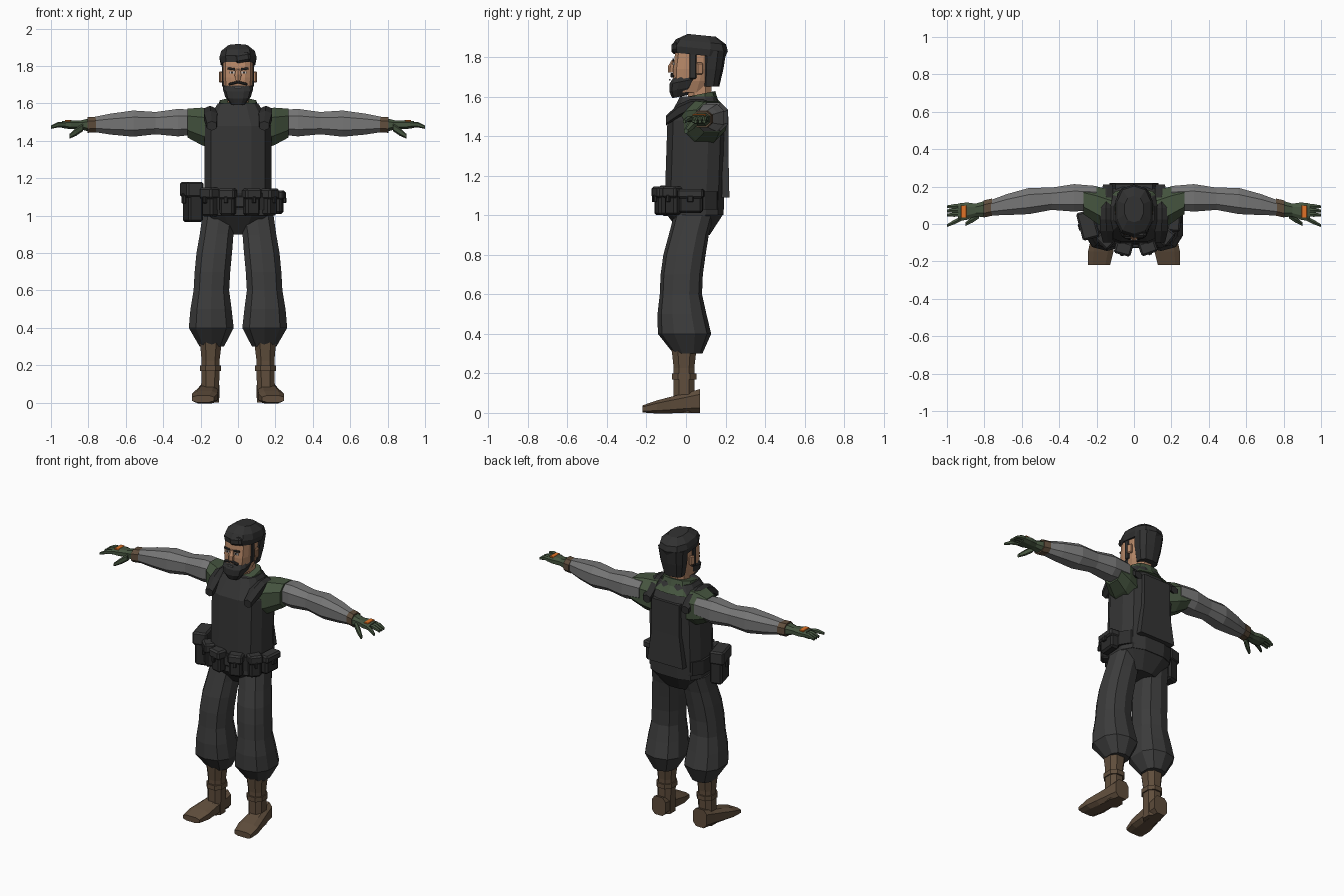
import bpy
import bmesh
from math import cos, sin, pi, radians, copysign
from mathutils import Matrix, Vector

if "Cube" in bpy.data.objects:
    bpy.data.objects.remove(bpy.data.objects["Cube"])


def material(name, red, green, blue):
    mat = bpy.data.materials.new(name)
    mat.use_nodes = True
    mat.diffuse_color = (red, green, blue, 1)
    shader = mat.node_tree.nodes["Principled BSDF"]
    shader.inputs["Base Color"].default_value = mat.diffuse_color
    shader.inputs["Roughness"].default_value = .9
    return mat


def grey_material(name, value):
    return material(name, value, value, value)


CHARCOAL = grey_material("charcoal vest", .036)
TROUSER = grey_material("dark grey cloth", .045)
BLACK = grey_material("black webbing", .025)
HAIR = grey_material("black hair", .03)
GREY = grey_material("grey sleeve", .18)
WHITE = grey_material("eye white", .5)
GREEN = material("olive green", .06, .09, .05)
BROWN = material("brown leather", .115, .075, .045)
SKIN = material("skin", .48, .25, .14)
ORANGE = material("orange", .75, .17, .02)


def finish(bm, name, mat, mirror):
    bmesh.ops.recalc_face_normals(bm, faces=bm.faces)
    mesh = bpy.data.meshes.new(name)
    bm.to_mesh(mesh)
    bm.free()
    mesh.materials.append(mat)
    obj = bpy.data.objects.new(name, mesh)
    bpy.context.collection.objects.link(obj)
    if mirror:
        obj.modifiers.new("Mirror", "MIRROR").use_mirror_merge = False


def loft(name, mat, axis, start, end, size, profile=(1, 1), end_size=None,
         bow=(0, 0, 0), sides=8, power=.8, tilt=0, mirror=False):
    """Evenly spaced rounded-square rings from start to end.
    The profile scales each ring, bow bends the path into an arc."""
    bm = bmesh.new()
    start, end, bow, size = Vector(start), Vector(end), Vector(bow), Vector(size)
    end_size = Vector(end_size or size)
    across = [i for i in range(3) if i != "xyz".index(axis)]
    along = "xyz".index(axis)
    unit = cos(pi / sides) ** power
    loops = []
    for index, factor in enumerate(profile):
        t = index / (len(profile) - 1)
        centre = start.lerp(end, t) + bow * sin(pi * t)
        radius = size.lerp(end_size, t) * factor
        loop = []
        for k in range(sides):
            angle = 2 * pi * (k + .5) / sides
            co = centre.copy()
            for i, wave in enumerate((cos(angle), sin(angle))):
                offset = radius[i] * copysign(abs(wave) ** power, wave) / unit
                co[across[i]] += offset
            co[along] += tilt * offset
            loop.append(bm.verts.new(co))
        loops.append(loop)
    for low, high in zip(loops, loops[1:]):
        for k in range(sides):
            bm.faces.new((low[k - 1], low[k], high[k], high[k - 1]))
    bm.faces.new(loops[0])
    bm.faces.new(loops[-1])
    finish(bm, name, mat, mirror)


def box(name, mat, centre, size, bevel=0, turn=0, lean=0, mirror=False):
    """Bevelled block, turned about z and leaned about y, in degrees."""
    bm = bmesh.new()
    bmesh.ops.create_cube(bm, size=1, matrix=Matrix.Diagonal((*size, 1)))
    if bevel:
        bmesh.ops.bevel(bm, geom=bm.edges[:], offset=bevel, segments=1, affect="EDGES")
    bm.transform(Matrix.Translation(centre) @ Matrix.Rotation(radians(turn), 4, "Z")
                 @ Matrix.Rotation(radians(lean), 4, "Y"))
    finish(bm, name, mat, mirror)


def pouch(name, angle, width, height, depth=.06, reach=.21):
    """Belt pouch with an overhanging flap and a closing tab, set around the waist."""
    out = Vector((sin(radians(angle)), -cos(radians(angle)), 0))
    centre = Vector((out.x * reach, .04 + out.y * .17, 1.07))
    up = Vector((0, 0, height))
    box(name, BLACK, centre, (width, depth, height), .012, angle)
    box(name + "_flap", CHARCOAL, centre + out * .006 + up * .33,
        (width + .012, depth + .012, height * .4), .01, angle)
    box(name + "_tab", BLACK, centre + out * (depth / 2 + .01) + up * .1,
        (width / 4, .016, height / 4), .003, angle)


# Torso
loft("vest", CHARCOAL, "z", (0, .04, 1), (0, .06, 1.6), (.18, .15),
     [1, 1, 1, 1, 1, .6], sides=12, power=.7)
loft("vest_back_panel", CHARCOAL, "z", (0, .2, 1.09), (0, .2, 1.5), (.1, .015),
     [1.3, 1, 1], sides=4, power=.5)
loft("hips", CHARCOAL, "z", (0, .05, .9), (0, .04, 1.1), (.18, .14),
     [.5, 1, 1], sides=12, power=.7)
loft("collar", GREEN, "z", (0, .06, 1.52), (0, .06, 1.61), (.15, .13),
     [1, .75, .65], sides=10, tilt=.2)
loft("shoulder_strap", BLACK, "y", (.14, -.1, 1.48), (.14, .21, 1.48), (.032, .028),
     [.8, 1.1, 1, 1, 1.1, .8], bow=(.01, 0, .08), sides=6, mirror=True)

# Arms
loft("shirt_sleeve", GREEN, "x", (.12, .07, 1.46), (.27, .13, 1.495), (.1, .1),
     [1.1, 1, .77], mirror=True)
loft("arm", GREY, "x", (.2, .14, 1.5), (.8, .08, 1.487), (.07, .07),
     [.9, 1.05, .85, 1, .8, .5], bow=(0, .02, 0), mirror=True)
loft("wrist_band", BROWN, "x", (.76, .09, 1.487), (.805, .08, 1.485), (.046, .042),
     mirror=True)
loft("glove", GREEN, "x", (.8, .08, 1.485), (.94, .063, 1.487), (.045, .036),
     [.95, .75, 1, 1], end_size=(.047, .018), mirror=True)
box("knuckle_guard", ORANGE, (.91, .067, 1.507), (.03, .066, .009), .002, mirror=True)
for order, finger in enumerate(("little", "ring", "middle", "index")):
    root = .097 - order * .022
    splay = .04 if finger == "index" else .005
    loft(finger + "_finger", GREEN, "x", (.92, root, 1.487), (1, root - splay, 1.473),
         (.012, .013), [1, 1, .6], bow=(0, 0, .007), sides=6, mirror=True)
loft("thumb", GREEN, "x", (.83, .045, 1.472), (.9, 0, 1.425), (.016, .019),
     [1, 1, .6], sides=6, mirror=True)

# Legs
loft("trouser_leg", TROUSER, "z", (.14, .01, .3), (.1, .04, 1), (.1, .108),
     [.65, 1.2, 1.1, .95, .95, .95, .9, .9], bow=(.02, -.05, 0), sides=10, mirror=True)

# Boots
loft("boot_shaft", BROWN, "z", (.15, -.01, 0), (.145, -.01, .34), (.06, .065),
     [.8, .8, .8, 1], mirror=True)
loft("boot_strap", BROWN, "z", (.147, -.01, .17), (.147, -.01, .2), (.055, .062),
     mirror=True)
loft("boot_foot", BROWN, "y", (.15, .07, .06), (.187, -.22, .02), (.05, .06),
     [1, 1, 1.05, 1.1, .9], end_size=(.066, .02), power=.65, mirror=True)

# Belt and pouches
loft("belt", BLACK, "z", (0, .037, 1.03), (0, .037, 1.12), (.195, .15),
     sides=12, power=.7)
box("belt_buckle", CHARCOAL, (.01, -.118, 1.075), (.05, .02, .06), .005)
pouch("right_front_pouch", -45, .08, .15)
pouch("middle_right_pouch", -15, .08, .14)
pouch("middle_left_pouch", 20, .08, .14)
pouch("left_front_pouch", 52, .075, .14)
pouch("left_side_pouch", 85, .12, .12)
pouch("right_hip_bag", -75, .14, .21, .08, .25)

# Head and beard
loft("neck", SKIN, "z", (0, .07, 1.5), (0, .07, 1.7), (.056, .06))
loft("face", SKIN, "z", (0, .02, 1.62), (0, .05, 1.86), (.081, .1),
     [.7, .92, 1, 1, 1], sides=12, power=.6)
loft("beard", HAIR, "z", (0, -.03, 1.6), (0, .01, 1.72), (.08, .08),
     [.5, .85, 1, .85], sides=12, power=.7, tilt=.2)
box("moustache", HAIR, (.025, -.07, 1.708), (.052, .018, .014), .004, lean=14, mirror=True)
box("mouth", GREY, (0, -.083, 1.685), (.04, .008, .008))
box("sideburn", HAIR, (.08, .035, 1.755), (.012, .034, .13), .003, mirror=True)
box("ear", SKIN, (.09, .068, 1.742), (.018, .036, .06), .006, 20, mirror=True)
loft("nose", SKIN, "z", (0, -.068, 1.722), (0, -.057, 1.785), (.018, .026),
     [.8, 1, .5], sides=6)
box("eye", WHITE, (.033, -.062, 1.766), (.026, .007, .012), mirror=True)
box("iris", BLACK, (.031, -.065, 1.766), (.011, .006, .012), mirror=True)
box("eyebrow", HAIR, (.036, -.064, 1.785), (.042, .009, .012), .002, lean=-7, mirror=True)

# Hair
loft("hair_top", HAIR, "z", (0, .065, 1.81), (0, .08, 1.91), (.099, .136),
     [.93, 1, .9, .5], sides=10, tilt=-.1)
loft("hair_back", HAIR, "z", (0, .12, 1.65), (0, .135, 1.83), (.09, .066),
     [.7, .9, 1], sides=10)
box("hair_fringe", HAIR, (.025, -.055, 1.845), (.085, .035, .05), .012, lean=-10)
